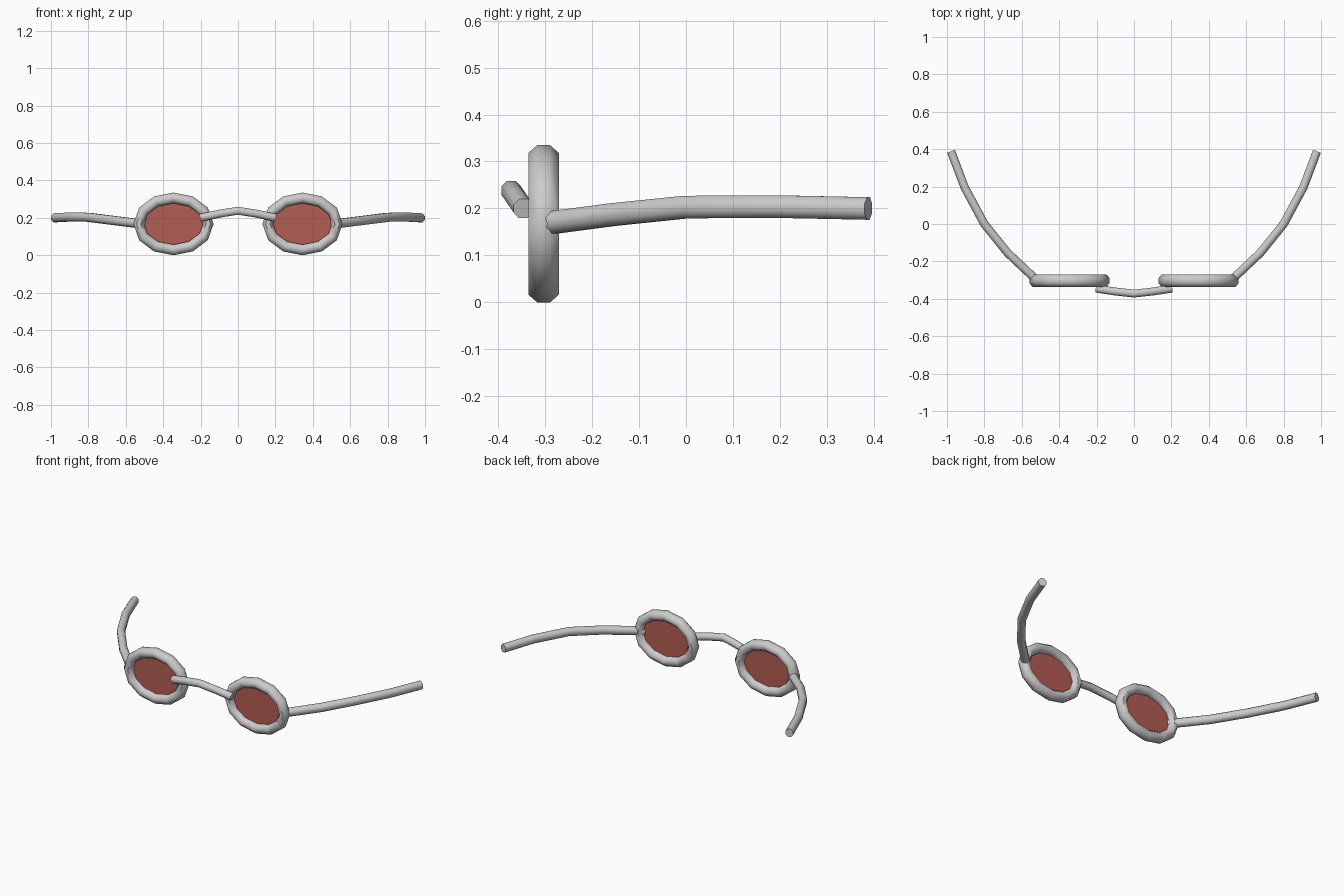
import bpy, bmesh
from math import cos, sin, pi, radians
from mathutils import Vector

if "Cube" in bpy.data.objects:
    bpy.data.objects.remove(bpy.data.objects["Cube"])


def finish(name, bm, mirror=False, smooth=True):
    bmesh.ops.recalc_face_normals(bm, faces=bm.faces)
    mesh = bpy.data.meshes.new(name)
    bm.to_mesh(mesh)
    bm.free()
    obj = bpy.data.objects.new(name, mesh)
    bpy.context.collection.objects.link(obj)
    bpy.ops.object.select_all(action='DESELECT')
    obj.select_set(True)
    bpy.context.view_layer.objects.active = obj
    if smooth:
        bpy.ops.object.shade_smooth_by_angle(angle=radians(50))
    if mirror:
        mod = obj.modifiers.new("mirror", 'MIRROR')
        mod.use_mirror_merge = False
    return obj


def tube(name, points, ra, rb, ref, closed=False, sides=8, mirror=False):
    """Sweep an elliptical section along points; rb lies along ref."""
    pts = [Vector(p) for p in points]
    ref = Vector(ref)
    n = len(pts)
    bm = bmesh.new()
    rings = []
    for i, p in enumerate(pts):
        if closed:
            t = (pts[(i + 1) % n] - pts[i - 1]).normalized()
        else:
            d0 = (p - pts[i - 1]).normalized() if i else Vector()
            d1 = (pts[i + 1] - p).normalized() if i < n - 1 else Vector()
            t = (d0 + d1).normalized()
        a = t.cross(ref).normalized()
        b = a.cross(t)
        ring = []
        for k in range(sides):
            w = 2 * pi * (k + 0.5) / sides
            s = 1 / cos(pi / sides)
            ring.append(bm.verts.new(p + a * cos(w) * ra * s + b * sin(w) * rb * s))
        rings.append(ring)
    for i in range(n if closed else n - 1):
        r0, r1 = rings[i], rings[(i + 1) % n]
        for k in range(sides):
            j = (k + 1) % sides
            bm.faces.new((r0[k], r0[j], r1[j], r1[k]))
    if not closed:
        bm.faces.new(rings[0])
        bm.faces.new(rings[-1])
    return finish(name, bm, mirror)


def oval(a, b, y=-0.303, n=12):
    return [(0.345 + a * cos(2 * pi * i / n), y, 0.1675 + b * sin(2 * pi * i / n))
            for i in range(n)]


# oval rims
tube("rim", oval(0.186, 0.139), 0.0285, 0.0325, (0, 1, 0), closed=True, mirror=True)

# thin tinted lenses
bm = bmesh.new()
face = bm.faces.new([bm.verts.new(p) for p in oval(0.18, 0.134, -0.306)])
out = bmesh.ops.extrude_face_region(bm, geom=[face])
for v in [g for g in out["geom"] if isinstance(g, bmesh.types.BMVert)]:
    v.co.y += 0.006
lens = finish("lens", bm, mirror=True, smooth=False)
red = bpy.data.materials.new("red_tint")
red.diffuse_color = (0.45, 0.11, 0.085, 1)
red.use_nodes = True
red.node_tree.nodes["Principled BSDF"].inputs["Base Color"].default_value = red.diffuse_color
lens.data.materials.append(red)

# arched bridge over the nose
tube("bridge", [(-0.20, -0.346, 0.200), (-0.10, -0.361, 0.222), (0, -0.372, 0.238),
                (0.10, -0.361, 0.222), (0.20, -0.346, 0.200)], 0.021, 0.021, (0, 0, 1))

# splayed side arms
tube("side_arm", [(0.505, -0.315, 0.166), (0.675, -0.155, 0.187), (0.80, 0, 0.203),
                  (0.905, 0.195, 0.204), (0.978, 0.388, 0.200)],
     0.0225, 0.024, (0, 0, 1), mirror=True)
